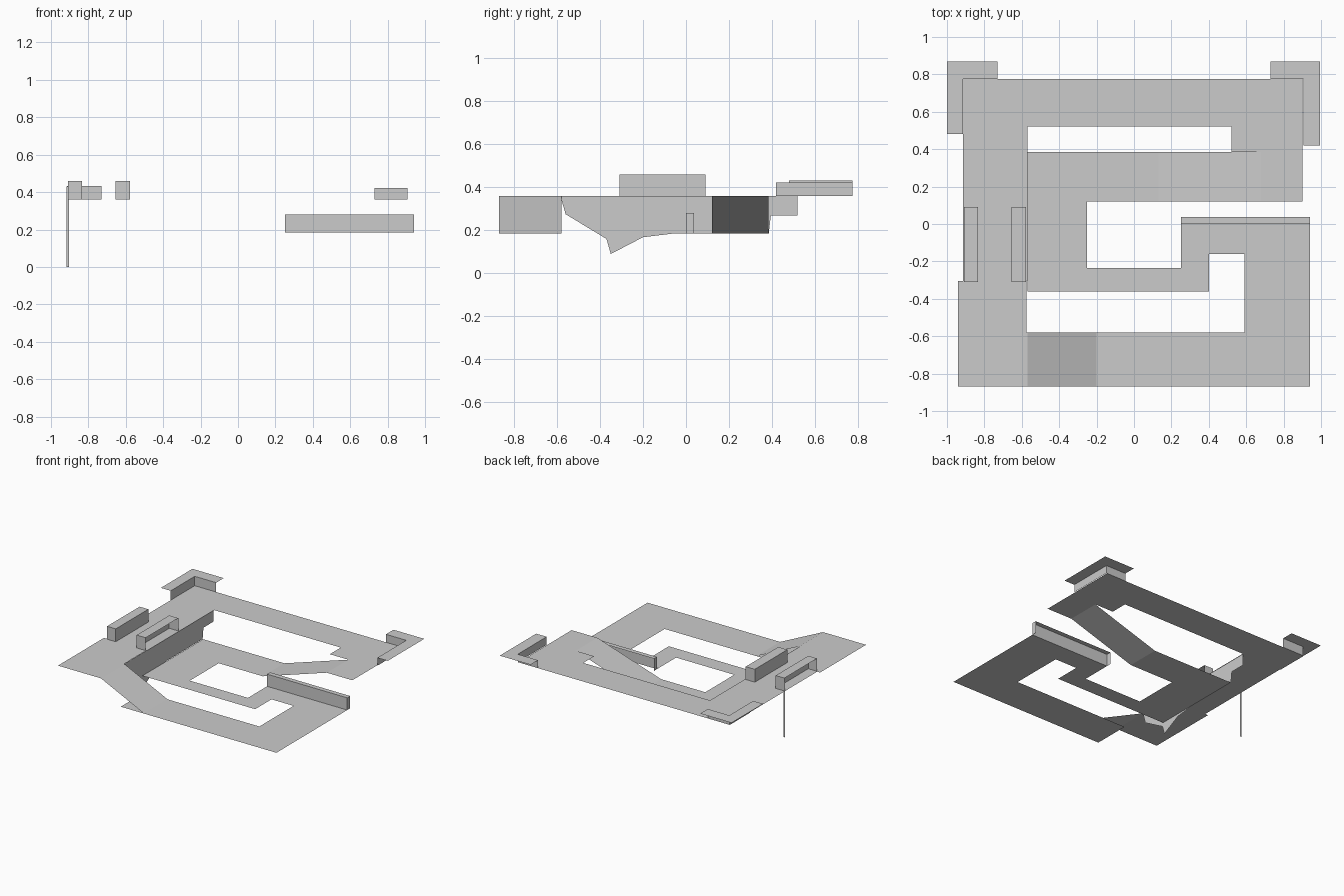
import bpy, bmesh

if "Cube" in bpy.data.objects:
    bpy.data.objects.remove(bpy.data.objects["Cube"])

HI, LO = 0.36, 0.185   # upper and lower walkway heights


def sheet(name, polys):
    """One object made of open polygon sheets."""
    bm = bmesh.new()
    for p in polys:
        bm.faces.new([bm.verts.new(c) for c in p])
    bmesh.ops.remove_doubles(bm, verts=bm.verts, dist=0.0005)
    me = bpy.data.meshes.new(name)
    bm.to_mesh(me)
    bm.free()
    ob = bpy.data.objects.new(name, me)
    bpy.context.collection.objects.link(ob)
    return ob


def flat(x0, x1, y0, y1, z, z1=None):
    """Floor rectangle; z1 makes it a ramp along x."""
    z1 = z if z1 is None else z1
    return [(x0, y0, z), (x1, y0, z1), (x1, y1, z1), (x0, y1, z)]


def wall_x(x, y0, y1, z0, z1):
    return [(x, y0, z0), (x, y1, z0), (x, y1, z1), (x, y0, z1)]


def wall_y(y, x0, x1, z0, z1):
    return [(x0, y, z0), (x1, y, z0), (x1, y, z1), (x0, y, z1)]


# upper walkway
sheet("upper_floor", [
    flat(-0.94, -0.57, -0.87, -0.58, HI),
    flat(-0.94, -0.575, -0.58, -0.305, HI),
    flat(-0.915, -0.57, -0.305, 0.52, HI),
    flat(-0.92, 0.90, 0.52, 0.775, HI),
    flat(0.52, 0.90, 0.385, 0.52, HI),
    flat(0.68, 0.90, 0.12, 0.385, HI),
])

# lower walkway
sheet("lower_floor", [
    flat(-0.57, -0.25, -0.36, 0.385, LO),
    flat(-0.25, 0.13, 0.12, 0.385, LO),
    flat(-0.25, 0.40, -0.36, -0.235, LO),
    flat(0.25, 0.40, -0.235, -0.16, LO),
    flat(0.25, 0.94, -0.16, 0.0, LO),
    flat(0.59, 0.94, -0.58, -0.16, LO),
    flat(-0.40, 0.94, -0.87, -0.58, LO),
])

# ramps joining the levels
sheet("front_ramp", [flat(-0.57, -0.20, -0.87, -0.58, HI, LO)])
sheet("back_ramp", [flat(0.13, 0.68, 0.12, 0.385, LO, HI)])

# jagged retaining wall under the left walkway
outline = [(-0.585, HI), (-0.56, 0.275), (-0.37, 0.16), (-0.35, 0.09),
           (-0.20, 0.168), (-0.06, LO), (0.385, LO), (0.395, 0.27),
           (0.52, 0.27), (0.52, HI)]
sheet("retaining_wall", [[(-0.574, y, z) for y, z in outline]])

# parapets either side of the left walkway, open on the outer side
for name, inner, outer in (("left_parapet", -0.835, -0.91),
                           ("inner_parapet", -0.655, -0.577)):
    sheet(name, [
        wall_x(inner, -0.31, 0.09, HI, 0.46),
        flat(inner, outer, -0.31, 0.09, 0.46),
        wall_y(-0.31, inner, outer, HI, 0.46),
        wall_y(0.09, inner, outer, HI, 0.46),
    ])

# thin hanging strip
sheet("hanging_strip", [wall_y(0.09, -0.917, -0.904, 0.0, 0.43)])

# low wall behind the lower right platform
sheet("low_wall", [
    wall_y(0.0, 0.25, 0.94, LO, 0.28),
    flat(0.25, 0.94, 0.0, 0.037, 0.28),
    wall_x(0.25, 0.0, 0.037, LO, 0.28),
    wall_x(0.94, 0.0, 0.037, LO, 0.28),
])

# raised corner ledges at the back
for name, xin, xout, xend, y0, z in (
        ("back_left_ledge", -0.915, -1.0, -0.73, 0.48, 0.433),
        ("back_right_ledge", 0.905, 0.995, 0.73, 0.42, 0.422)):
    sheet(name, [
        wall_x(xin, y0, 0.775, HI, z),
        wall_y(0.775, xin, xend, HI, z),
        flat(xout, xin, y0, 0.775, z),
        flat(xout, xin, 0.775, 0.868, z),
        flat(xin, xend, 0.775, 0.868, z),
    ])
